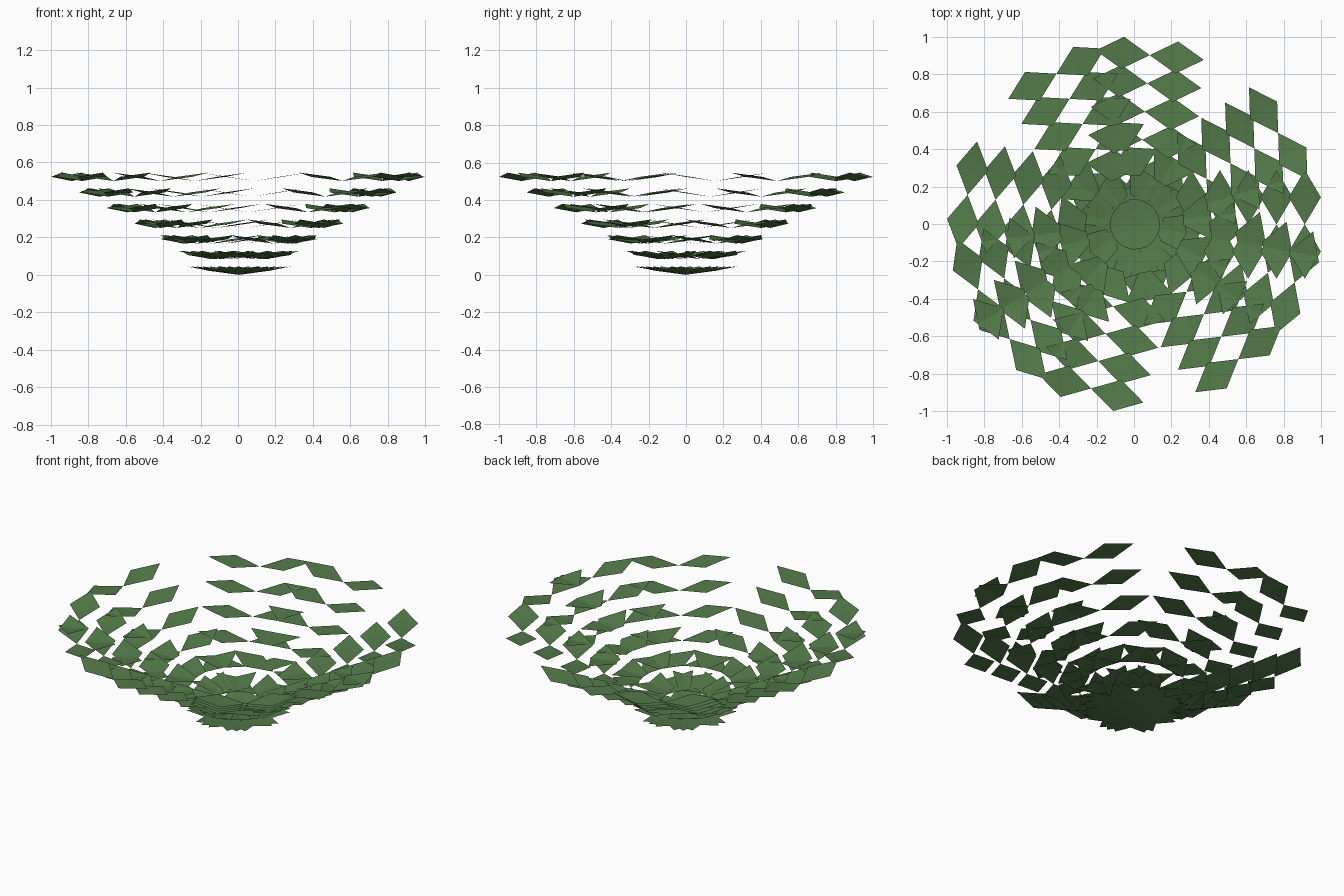
import bpy
import math

if "Cube" in bpy.data.objects:
    bpy.data.objects.remove(bpy.data.objects["Cube"])

FRONDS = 10
STEPS = 7
TURN = math.radians(222.5)    # golden-angle turn between fronds
R_STEP, Z_STEP = 0.1512, 0.0835
HALF_W, HALF_L, LIFT = 0.145, 0.086, 0.045

leaf_mat = bpy.data.materials.new("leaf_green")
leaf_mat.diffuse_color = (0.09, 0.20, 0.07, 1.0)
leaf_mat.use_nodes = True
leaf_mat.node_tree.nodes["Principled BSDF"].inputs["Base Color"].default_value = leaf_mat.diffuse_color


def make_frond(index):
    """A rising row of paired diamond leaflets that meet at the midrib."""
    a = index * TURN
    c, s = math.cos(a), math.sin(a)
    verts, faces = [], []

    def add(r, lat, z):
        verts.append((r * c - lat * s + 0.005, r * s + lat * c - 0.002, z))
        return len(verts) - 1

    for step in range(STEPS):
        r, z = step * R_STEP, step * Z_STEP
        rib = add(r, 0, z)
        for side in (-1, 1):
            front = add(r + HALF_L, side * HALF_W, z + LIFT / 2)
            outer = add(r, side * 2 * HALF_W, z + LIFT)
            back = add(r - HALF_L, side * HALF_W, z + LIFT / 2)
            quad = (rib, front, outer, back)
            faces.append(quad if side == 1 else quad[::-1])

    mesh = bpy.data.meshes.new(f"frond_{index + 1}")
    mesh.from_pydata(verts, [], faces)
    mesh.materials.append(leaf_mat)
    for p in mesh.polygons:
        p.use_smooth = True
    mesh.update()
    obj = bpy.data.objects.new(mesh.name, mesh)
    bpy.context.collection.objects.link(obj)


# Spiral rosette of fronds
for i in range(FRONDS):
    make_frond(i)
